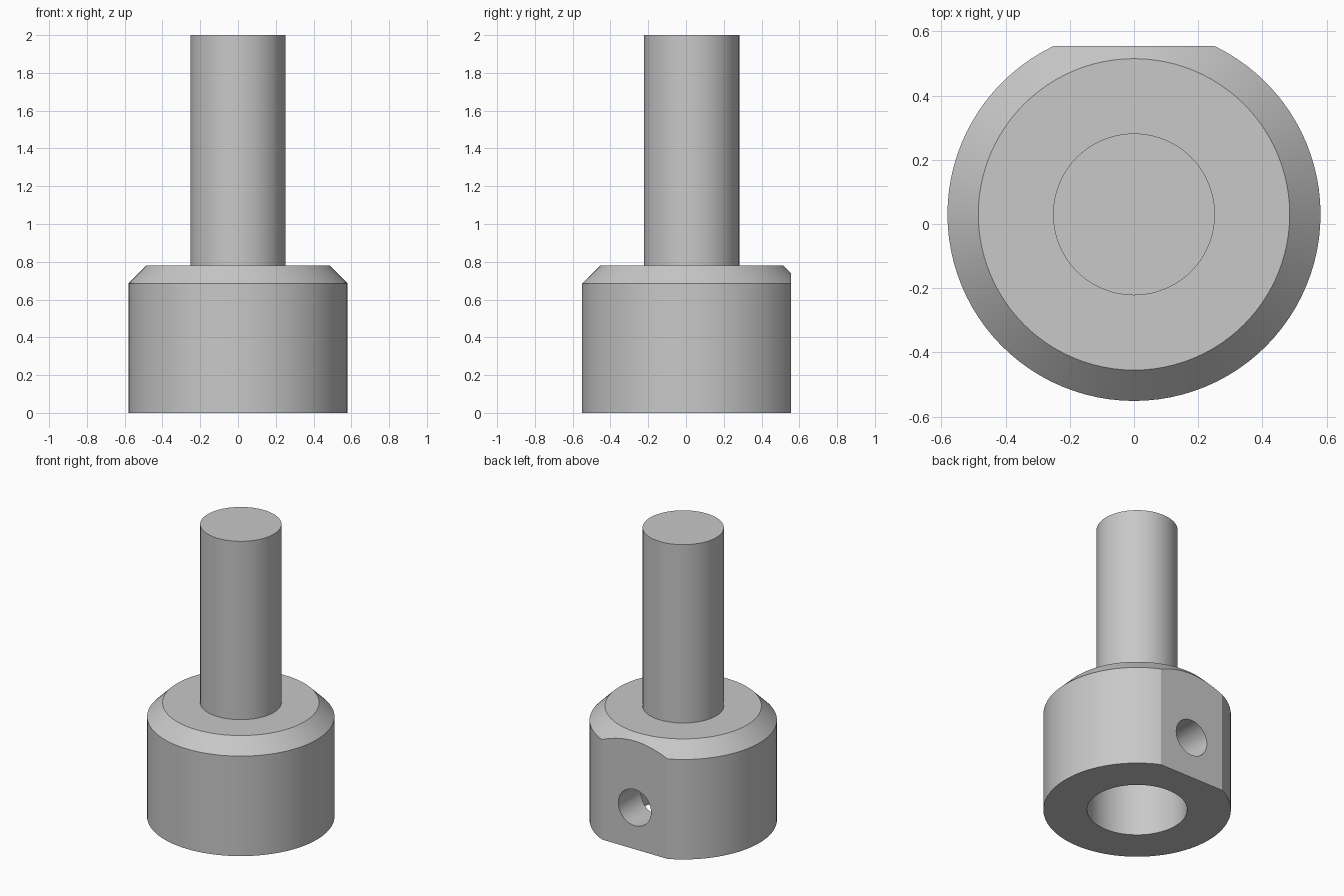
import bpy
import bmesh
from math import tau, pi, radians
from mathutils import Matrix, Vector

cube = bpy.data.objects.get("Cube")
if cube:
    bpy.data.objects.remove(cube, do_unlink=True)

AXIS_Y = 0.03
FLAT_Y = 0.555
SEGMENTS = 96

metal = bpy.data.materials.new("grey metal")
metal.use_nodes = True
grey = (0.58, 0.58, 0.58, 1)
metal.diffuse_color = grey
metal.node_tree.nodes["Principled BSDF"].inputs["Base Color"].default_value = grey


def make_object(name, bm):
    bmesh.ops.recalc_face_normals(bm, faces=bm.faces[:])
    mesh = bpy.data.meshes.new(name)
    bm.to_mesh(mesh)
    bm.free()
    mesh.materials.append(metal)
    obj = bpy.data.objects.new(name, mesh)
    bpy.context.collection.objects.link(obj)
    return obj


def lathe(name, profile):
    """Revolve an (r, z) profile that starts and ends on the axis."""
    bm = bmesh.new()
    verts = [bm.verts.new((r, 0, z)) for r, z in profile]
    edges = [bm.edges.new(pair) for pair in zip(verts, verts[1:])]
    bmesh.ops.spin(bm, geom=verts + edges, cent=(0, 0, 0), axis=(0, 0, 1),
                   angle=tau, steps=SEGMENTS, use_merge=True)
    bmesh.ops.remove_doubles(bm, verts=bm.verts[:], dist=0.0001)
    bmesh.ops.translate(bm, verts=bm.verts[:], vec=(0, AXIS_Y, 0))
    return make_object(name, bm)


def cut(target, cutter):
    mod = target.modifiers.new("cut", "BOOLEAN")
    mod.operation = "DIFFERENCE"
    mod.solver = "EXACT"
    mod.object = cutter
    bpy.context.view_layer.objects.active = target
    bpy.ops.object.modifier_apply(modifier=mod.name)
    bpy.data.objects.remove(cutter, do_unlink=True)


# Shaft, chamfered collar and blind bore in one turned profile
adapter = lathe("shaft_collar", [
    (0, 2), (0.252, 2), (0.252, 0.78),
    (0.485, 0.78), (0.581, 0.684), (0.581, 0),
    (0.31, 0), (0.31, 0.57), (0, 0.57),
])

# Flat milled across the back of the collar
bm = bmesh.new()
bmesh.ops.create_cube(bm, size=2, matrix=Matrix.Translation((0, FLAT_Y + 1, 0.5)))
cut(adapter, make_object("flat_cutter", bm))

# Set screw hole from the flat into the bore
bm = bmesh.new()
bmesh.ops.create_cone(
    bm, cap_ends=True, segments=48, radius1=0.124, radius2=0.124, depth=0.6,
    matrix=Matrix.Translation(Vector((0, AXIS_Y + 0.4, 0.285)))
    @ Matrix.Rotation(pi / 2, 4, "X"))
cut(adapter, make_object("hole_cutter", bm))

# Smooth turned surfaces with crisp machined edges
bpy.ops.object.select_all(action="DESELECT")
adapter.select_set(True)
bpy.context.view_layer.objects.active = adapter
bpy.ops.object.shade_smooth_by_angle(angle=radians(20))
